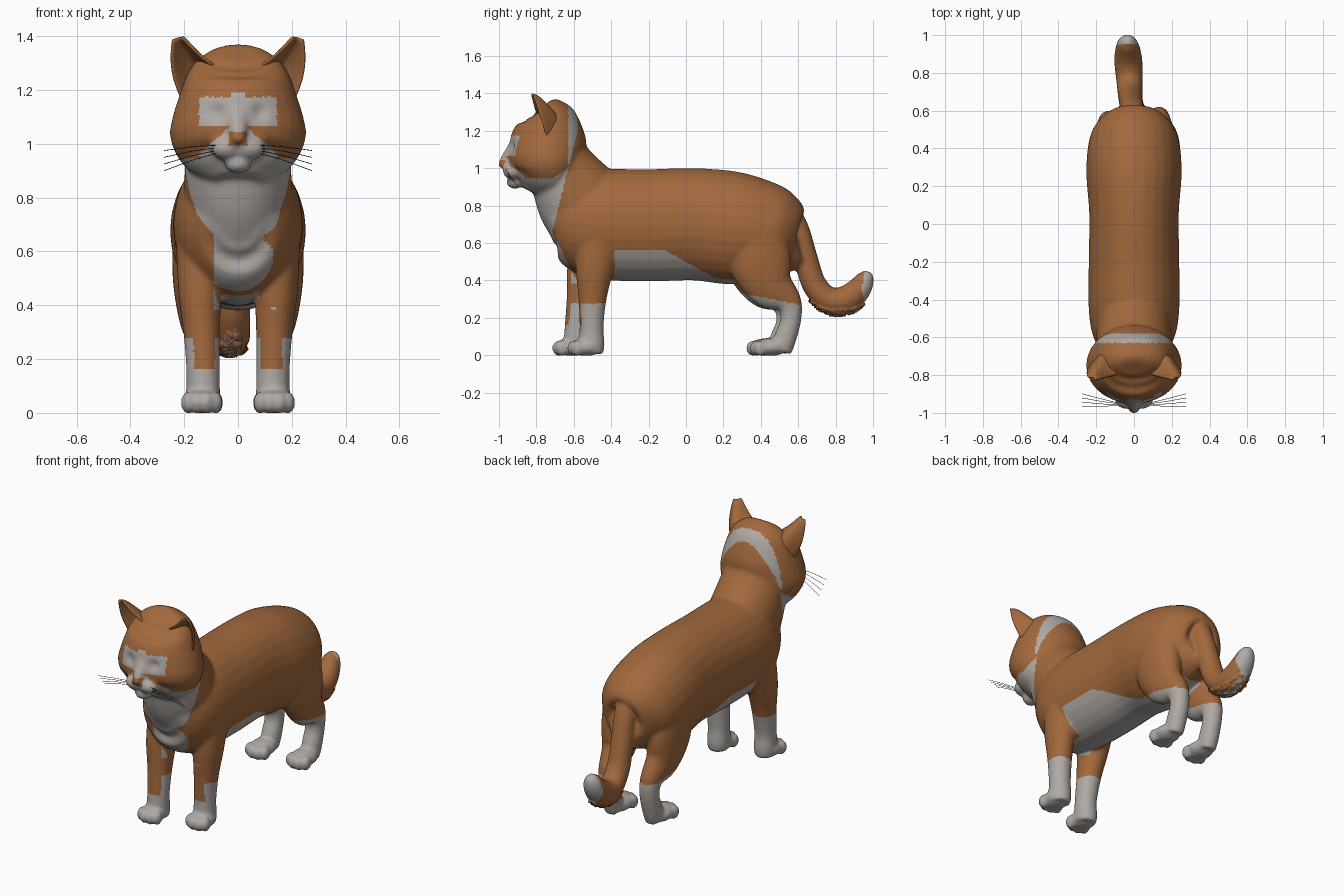
import bpy, bmesh, math, random
from mathutils import Vector, Matrix

random.seed(4)
cube = bpy.data.objects.get("Cube")
if cube:
    bpy.data.objects.remove(cube)


def material(name, rgb):
    m = bpy.data.materials.new(name)
    m.use_nodes = True
    m.diffuse_color = (*rgb, 1)
    m.node_tree.nodes["Principled BSDF"].inputs["Base Color"].default_value = (*rgb, 1)
    return m


ginger = material("ginger fur", (0.36, 0.14, 0.046))
white = material("white fur", (0.43, 0.40, 0.375))
dark = material("dark whisker", (0.03, 0.03, 0.03))


def add_object(name, data, *mats):
    ob = bpy.data.objects.new(name, data)
    bpy.context.collection.objects.link(ob)
    for m in mats:
        data.materials.append(m)
    return ob


def spline(pts, steps=5):
    """Smooth interpolation through rows of numbers."""
    pts = [Vector(p) for p in pts]
    ext = [pts[0] * 2 - pts[1]] + pts + [pts[-1] * 2 - pts[-2]]
    out = []
    for a, b, c, d in zip(ext, ext[1:], ext[2:], ext[3:]):
        for k in range(steps):
            t = k / steps
            out.append(0.5 * (2 * b + (c - a) * t + (2 * a - 5 * b + 4 * c - d) * t * t
                              + (3 * b - a - 3 * c + d) * t ** 3))
    return out + [pts[-1]]


def loft(bm, pts, sides=28):
    """Closed tube; each point is x, y, z, half width, half depth."""
    rows = spline(pts)
    rings = []
    for i, r in enumerate(rows):
        tan = Vector(rows[min(i + 1, len(rows) - 1)][:3]) - Vector(rows[max(i - 1, 0)][:3])
        v = tan.cross(Vector((1, 0, 0))).normalized()
        ring = []
        for k in range(sides):
            a = math.tau * k / sides
            co = Vector(r[:3]) + v * (r[4] * math.sin(a))
            co.x += r[3] * math.cos(a)
            ring.append(bm.verts.new(co))
        rings.append(ring)
    for p, q in zip(rings, rings[1:]):
        for k in range(sides):
            n = (k + 1) % sides
            bm.faces.new((p[k], p[n], q[n], q[k]))
    bm.faces.new(rings[0][::-1])
    bm.faces.new(rings[-1])


def ball(bm, centre, radii):
    bmesh.ops.create_uvsphere(bm, u_segments=20, v_segments=12, radius=1,
                              matrix=Matrix.Translation(centre) @ Matrix.Diagonal((*radii, 1)))


def paw(bm, x, y, length):
    ball(bm, (x, y, 0.044), (0.072, length, 0.048))
    for dx, dy in ((-0.052, 0.02), (-0.019, 0), (0.019, 0), (0.052, 0.02)):
        ball(bm, (x + dx, y - length + 0.022 + dy, 0.038), (0.026, 0.036, 0.042))


bm = bmesh.new()
# torso
loft(bm, [(0, y, z, w, h) for y, z, w, h in (
    (-0.74, 0.70, 0.08, 0.10), (-0.70, 0.71, 0.15, 0.19), (-0.60, 0.71, 0.215, 0.26),
    (-0.45, 0.70, 0.24, 0.295), (-0.20, 0.695, 0.24, 0.30), (0.05, 0.70, 0.237, 0.30),
    (0.25, 0.68, 0.252, 0.302), (0.40, 0.66, 0.245, 0.275), (0.50, 0.63, 0.215, 0.24),
    (0.58, 0.60, 0.13, 0.17), (0.60, 0.60, 0.07, 0.08))])
# neck
loft(bm, [(0, -0.48, 0.70, 0.20, 0.24), (0, -0.58, 0.85, 0.20, 0.23),
          (0, -0.66, 0.98, 0.195, 0.19), (0, -0.72, 1.08, 0.2, 0.17)])
# head
loft(bm, [(0, y, z, w, d) for z, y, w, d in (
    (0.865, -0.81, 0.09, 0.07), (0.905, -0.79, 0.17, 0.13), (0.96, -0.765, 0.228, 0.18),
    (1.03, -0.75, 0.253, 0.205), (1.10, -0.74, 0.243, 0.207), (1.18, -0.735, 0.218, 0.197),
    (1.26, -0.735, 0.188, 0.157), (1.31, -0.75, 0.145, 0.105), (1.332, -0.765, 0.08, 0.05))])
# muzzle, chin and nose
for s in (-1, 1):
    ball(bm, (s * 0.042, -0.925, 0.985), (0.062, 0.055, 0.045))
ball(bm, (0, -0.915, 0.925), (0.05, 0.045, 0.035))
loft(bm, [(0, -0.90, 1.16, 0.035, 0.03), (0, -0.925, 1.10, 0.04, 0.035),
          (0, -0.955, 1.04, 0.035, 0.04), (0, -0.96, 1.01, 0.025, 0.03)])
ball(bm, (0, -0.98, 1.022), (0.03, 0.025, 0.022))
# legs and paws
for s, lead in ((1, 0), (-1, -0.08)):
    loft(bm, [(s * x, y + lead * f, z, w, d) for x, y, f, z, w, d in (
        (0.145, -0.47, 0.3, 0.62, 0.085, 0.12), (0.142, -0.49, 0.6, 0.45, 0.08, 0.10),
        (0.135, -0.50, 0.8, 0.30, 0.068, 0.075), (0.13, -0.505, 1, 0.15, 0.062, 0.064),
        (0.13, -0.505, 1, 0.06, 0.064, 0.07), (0.13, -0.51, 1, 0.012, 0.06, 0.066))])
    paw(bm, s * 0.135, -0.535 + lead, 0.088)
    hind = 0.01 if s > 0 else -0.01
    loft(bm, [(s * x, y + hind, z, w, d) for x, y, z, w, d in (
        (0.15, 0.37, 0.64, 0.095, 0.16), (0.15, 0.39, 0.49, 0.092, 0.165),
        (0.145, 0.445, 0.37, 0.078, 0.13), (0.135, 0.535, 0.285, 0.06, 0.075),
        (0.13, 0.55, 0.19, 0.055, 0.056), (0.13, 0.52, 0.09, 0.056, 0.06),
        (0.13, 0.50, 0.02, 0.05, 0.055))])
    paw(bm, s * 0.132, 0.44 + hind, 0.095)
# tail
loft(bm, [(x, y, z, r, r) for x, y, z, r in (
    (0, 0.50, 0.82, 0.05), (-0.005, 0.585, 0.70, 0.062), (-0.015, 0.64, 0.52, 0.064),
    (-0.02, 0.685, 0.38, 0.066), (-0.025, 0.765, 0.295, 0.07), (-0.03, 0.86, 0.30, 0.075),
    (-0.033, 0.925, 0.355, 0.066), (-0.035, 0.96, 0.415, 0.048), (-0.035, 0.97, 0.45, 0.02))])
bmesh.ops.recalc_face_normals(bm, faces=bm.faces)
mesh = bpy.data.meshes.new("body_parts")
bm.to_mesh(mesh)
bm.free()

# fuse the parts into one smooth skin
parts = add_object("body_parts", mesh)
fuse = parts.modifiers.new("fuse", 'REMESH')
fuse.mode = 'VOXEL'
fuse.voxel_size = 0.0105
soften = parts.modifiers.new("soften", 'SMOOTH')
soften.factor = 0.5
soften.iterations = 8
bpy.context.view_layer.update()
skin = bpy.data.meshes.new_from_object(parts.evaluated_get(bpy.context.evaluated_depsgraph_get()))
skin.name = "body"
bpy.data.objects.remove(parts)
skin.materials.clear()
body = add_object("body", skin, ginger, white)


def is_white(c, n):
    x, y, z = c
    ax = abs(x)
    if y > 0.635:  # tail tip and under-stripe
        return y > 0.94 + 0.15 * abs(z - 0.35) or (n.z < -0.6 and abs(x + 0.025) < 0.028)
    if y < -0.86 and z > 0.9:  # face
        if ax < 0.034 and 0.995 < z < 1.042 and y < -0.965:
            return False
        mask = ax < 0.145 and 1.07 < z < 1.175 or ax < 0.03 and 1.0 < z < 1.19
        return mask or z < max(0.945, 1.09 - 0.9 * ax)
    if z > 0.86 and y < -0.63:  # cheeks and throat
        return z < 0.945 + max(0, y + 0.72) * 0.6 and y < -0.63 - (1 - z) * 0.25
    if z < 0.29 and y < 0:  # front socks
        front = n.y < -0.3 and abs(ax - 0.125) < 0.04
        return z < (0.165 if front else 0.275)
    if y < -0.58 and z > 0.38:  # chest bib
        edge = -0.63 - (1 - z) * 0.25 if z > 0.66 else -0.715 + (0.66 - z) * 0.5
        left = 0.14 + max(0, z - 0.45) * 0.15
        right = 0.09 + max(0, z - 0.66) * 0.8
        return y < edge and -right < x < left
    if y < -0.38:
        return ax < 0.08 and n.z < -0.4
    if y < 0.16:  # belly
        return z < 0.565 - 0.55 * max(0, y + 0.12)
    if ax < 0.1 and n.z < -0.3 and z < 0.45 and y < 0.5:
        return True
    return z < 0.36 - 0.2 * (y - 0.16)  # hind socks


# eye hollows, flat soles and ragged tail fur
normals = [v.normal.copy() for v in skin.vertices]
for v, n in zip(skin.vertices, normals):
    x, y, z = v.co
    if y < -0.8:
        v.co.y += 0.016 * math.exp(-((abs(x) - 0.08) ** 2 + (z - 1.115) ** 2) / 0.0009)
    if 0.65 < y < 0.95 and z < 0.33 and n.z < -0.6:
        v.co += n * random.uniform(0, 0.016)
    v.co.z = max(v.co.z, 0)
for p in skin.polygons:
    p.use_smooth = True
    p.material_index = int(is_white(p.center, p.normal))

# ears: cupped shells, mirrored
bm = bmesh.new()
rows, cols = 10, 12
grid = []
for i in range(rows + 1):
    t = i / rows
    a = Vector((0.085, -0.80, 1.29)).lerp(Vector((0.205, -0.828, 1.398)), t)
    b = Vector((0.195, -0.735, 1.13)).lerp(Vector((0.243, -0.815, 1.39)), t)
    a.z -= 0.008 * math.sin(math.pi * t)
    b.x += 0.025 * math.sin(math.pi * t)
    cup = Vector((-0.25, 0.95, 0.1)) * (0.12 * (1 - t) ** 0.7 + 0.008)
    grid.append([bm.verts.new(a.lerp(b, k / cols) + cup * math.sin(math.pi * k / cols))
                 for k in range(cols + 1)])
for p, q in zip(grid, grid[1:]):
    for k in range(cols):
        bm.faces.new((p[k], p[k + 1], q[k + 1], q[k])).smooth = True
ear_mesh = bpy.data.meshes.new("ears")
bm.to_mesh(ear_mesh)
bm.free()
ears = add_object("ears", ear_mesh, ginger)
ears.modifiers.new("mirror", 'MIRROR')
shell = ears.modifiers.new("shell", 'SOLIDIFY')
shell.thickness = 0.014
shell.offset = 0
ears.modifiers.new("round", 'SUBSURF').levels = 1

# whiskers
curve = bpy.data.curves.new("whiskers", 'CURVE')
curve.dimensions = '3D'
curve.bevel_depth = 0.0013
curve.bevel_resolution = 0
for s in (-1, 1):
    for k in range(4):
        ends = [(0.055, -0.955, 0.995 - 0.008 * k),
                (0.16, -0.965 + 0.012 * k, 0.99 - 0.016 * k),
                (0.275, -0.965 + 0.022 * k, 0.975 - 0.025 * k)]
        pts = spline(ends, 4)
        line = curve.splines.new('POLY')
        line.points.add(len(pts) - 1)
        for point, co in zip(line.points, pts):
            point.co = (s * co.x, co.y, co.z, 1)
add_object("whiskers", curve, dark)
